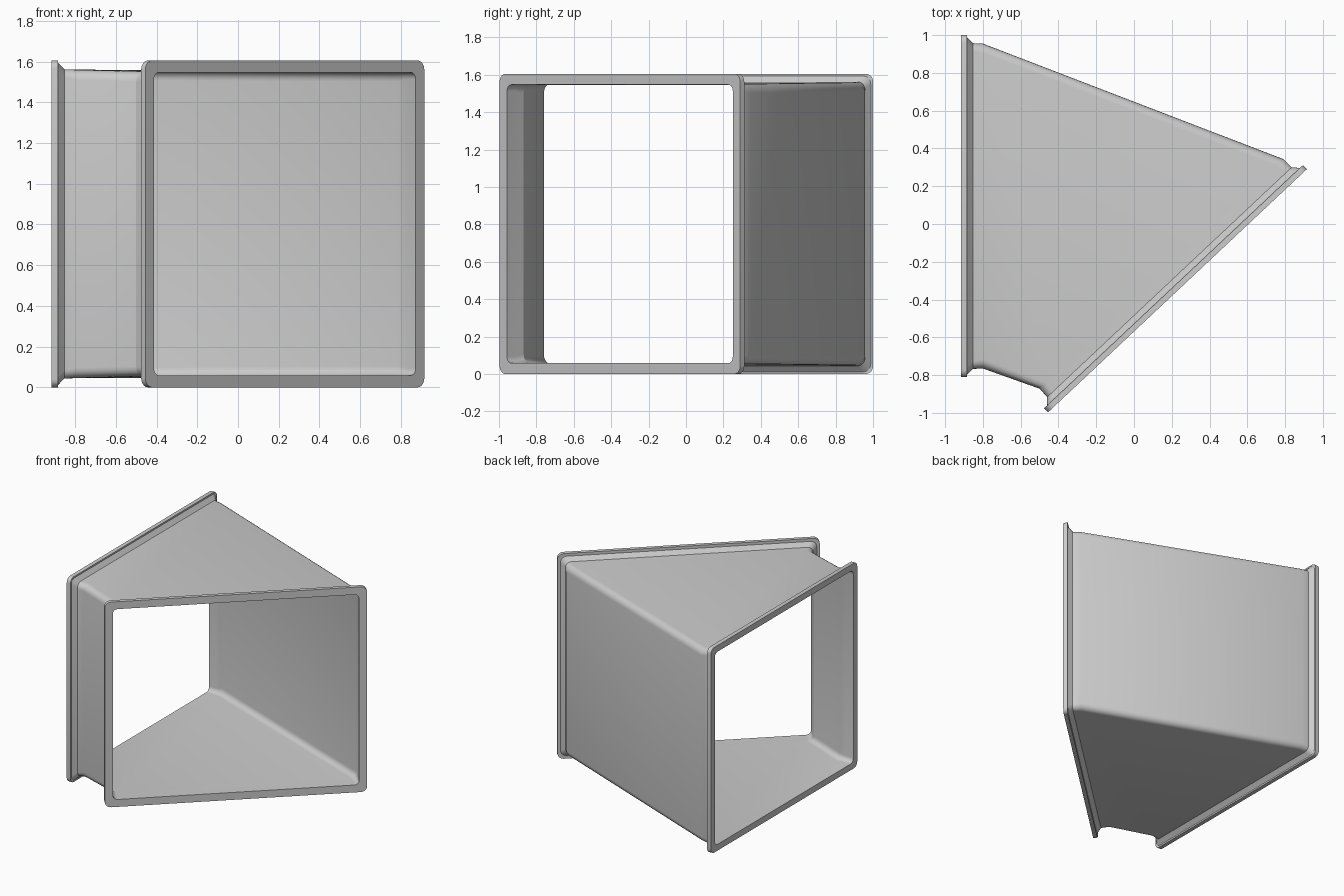
import bpy, bmesh, math
from mathutils import Vector

if "Cube" in bpy.data.objects:
    bpy.data.objects.remove(bpy.data.objects["Cube"])

HEIGHT = 1.605
STEPS = 5  # segments per rounded corner


def section(frame, depth, inset, radius):
    """Rounded rectangle standing on a mouth plane, pushed back into the duct."""
    a, b = Vector(frame[0]), Vector(frame[1])      # short-side and long-side ends
    d = (b - a).normalized()
    back = Vector((-d.y, d.x)) * frame[2]
    w = (b - a).length
    pts = []
    corners = [(w - inset, HEIGHT - inset, -1, -1, 0), (inset, HEIGHT - inset, 1, -1, 90),
               (inset, inset, 1, 1, 180), (w - inset, inset, -1, 1, 270)]
    for x, z, sx, sz, start in corners:
        for i in range(STEPS + 1):
            t = math.radians(start + 90 * i / STEPS)
            u = x + sx * radius + radius * math.cos(t)
            v = z + sz * radius + radius * math.sin(t)
            p = a + d * u + back * depth
            pts.append((p.x, p.y, v))
    return pts


# Mouth planes: (short-wall end, long-wall end, inward side)
left = ((-0.915, -0.81), (-0.915, 1.0), -1)
front = ((-0.455, -0.997), (0.915, 0.29), 1)

# Flange profiles: (depth, inset, corner radius), from face to body
left_profile = [(0, 0, .04), (.032, 0, .04), (.032, .012, .04), (.062, .043, .04), (.115, .045, .05)]
front_profile = [(0, 0, .045), (.030, 0, .045), (.030, .022, .045), (.062, .052, .04), (.122, .053, .05)]

rings = [section(left, *p) for p in left_profile]
rings += [section(front, *p) for p in reversed(front_profile)]
# Inside skin, back from the front mouth to the left mouth
rings += [section(front, *p) for p in [(0, .058, .035), (.062, .058, .035), (.122, .059, .045)]]
rings += [section(left, *p) for p in [(.115, .051, .045), (.062, .049, .035), (0, .049, .035)]]

bm = bmesh.new()
loops = [[bm.verts.new(p) for p in ring] for ring in rings]
n = len(loops[0])
for k, ring in enumerate(loops):
    nxt = loops[(k + 1) % len(loops)]
    for i in range(n):
        j = (i + 1) % n
        bm.faces.new((ring[i], ring[j], nxt[j], nxt[i]))
bmesh.ops.recalc_face_normals(bm, faces=bm.faces)

mesh = bpy.data.meshes.new("duct_elbow")
bm.to_mesh(mesh)
bm.free()
duct = bpy.data.objects.new("duct_elbow", mesh)
bpy.context.collection.objects.link(duct)
bpy.context.view_layer.objects.active = duct
duct.select_set(True)
bpy.ops.object.shade_smooth_by_angle(angle=math.radians(25))
